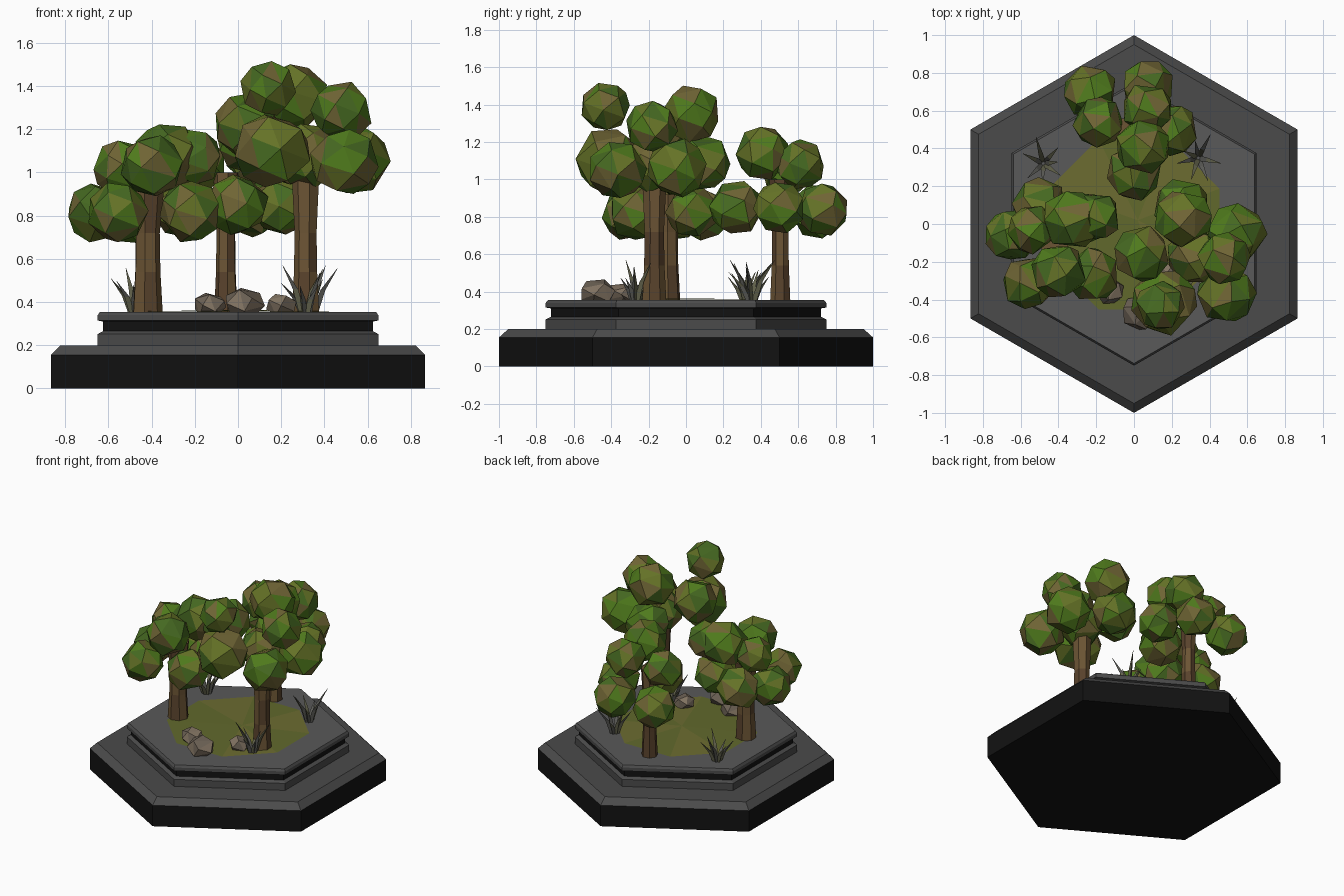
import bpy, bmesh, math, random
from mathutils import Vector

if "Cube" in bpy.data.objects:
    bpy.data.objects.remove(bpy.data.objects["Cube"])
random.seed(7)


def material(name, r, g, b):
    m = bpy.data.materials.new(name)
    m.diffuse_color = (r, g, b, 1)
    m.use_nodes = True
    m.node_tree.nodes["Principled BSDF"].inputs["Base Color"].default_value = m.diffuse_color
    return m


BLACK = material("black_stone", 0.006, 0.006, 0.006)
GREY = material("dark_grey_stone", 0.07, 0.07, 0.07)
PAVING = material("paving", 0.10, 0.10, 0.10)
BARK = [material("bark", 0.15, 0.09, 0.035), material("bark_dark", 0.10, 0.055, 0.025)]
LEAF = [material("leaf_green", 0.08, 0.20, 0.012), material("leaf_olive", 0.13, 0.17, 0.02),
        material("leaf_deep", 0.06, 0.14, 0.015), material("leaf_brown", 0.16, 0.13, 0.035)]
ROCK = [material("rock", 0.22, 0.17, 0.12), material("rock_dark", 0.15, 0.12, 0.09)]
GRASS = [material("grass_blade", 0.12, 0.12, 0.07), material("grass_grey", 0.10, 0.10, 0.09)]
MOSS = [material("moss", 0.12, 0.14, 0.025), material("moss_light", 0.15, 0.15, 0.03)]


def finish(name, bm, mats, scatter=True):
    if scatter:
        for f in bm.faces:
            f.material_index = random.randrange(len(mats))
    bmesh.ops.recalc_face_normals(bm, faces=bm.faces)
    me = bpy.data.meshes.new(name)
    bm.to_mesh(me)
    bm.free()
    for m in mats:
        me.materials.append(m)
    ob = bpy.data.objects.new(name, me)
    bpy.context.collection.objects.link(ob)
    return ob


def loft(bm, rings, sides, phase=0.0, mat_ids=None):
    """Stack of polygon rings (x, y, z, radius), capped at both ends."""
    loops = []
    for x, y, z, r in rings:
        loops.append([bm.verts.new((x + r * math.cos(phase + i * math.tau / sides),
                                    y + r * math.sin(phase + i * math.tau / sides), z))
                      for i in range(sides)])
    for k, (a, b) in enumerate(zip(loops, loops[1:])):
        for i in range(sides):
            j = (i + 1) % sides
            f = bm.faces.new((a[i], a[j], b[j], b[i]))
            if mat_ids:
                f.material_index = mat_ids[k]
    bm.faces.new(loops[0][::-1])
    top = bm.faces.new(loops[-1])
    if mat_ids:
        top.material_index = mat_ids[-1]


def faceted_ball(bm, centre, radius, points, scale=(1, 1, 1)):
    """Irregular low-poly ball: convex hull of jittered points on a sphere."""
    spin = random.uniform(0, math.tau)
    verts = []
    for i in range(points):
        z = 1 - 2 * (i + 0.5) / points
        a = spin + i * 2.39996 + random.uniform(-0.2, 0.2)
        s = math.sqrt(1 - z * z)
        p = Vector((s * math.cos(a), s * math.sin(a), z)) * radius * random.uniform(1.0, 1.06)
        verts.append(bm.verts.new(Vector(centre) + Vector([p[k] * scale[k] for k in range(3)])))
    res = bmesh.ops.convex_hull(bm, input=verts)
    loose = [v for v in verts if not v.link_faces]
    bmesh.ops.delete(bm, geom=loose, context='VERTS')


# Hexagonal plinth, corners on the y axis
bm = bmesh.new()
loft(bm, [(0, 0, z, r) for z, r in [(0, 1.0), (0.155, 1.0), (0.2, 0.95)]],
     6, math.pi / 2, [0, 1, 1])
finish("plinth", bm, [BLACK, GREY], False)

# Upper step with recessed band
bm = bmesh.new()
profile = [(0.2, 0.75), (0.252, 0.75), (0.265, 0.722), (0.31, 0.722),
           (0.315, 0.75), (0.34, 0.75), (0.355, 0.738)]
loft(bm, [(0, 0, z, r) for z, r in profile], 6, math.pi / 2, [1, 1, 0, 1, 1, 1, 2])
finish("upper_step", bm, [BLACK, GREY, PAVING], False)

# Mossy ground patch: a very low faceted mound
bm = bmesh.new()
hub = bm.verts.new((0.02, 0.02, 0.364))
rim = [bm.verts.new((0.49 * math.cos(a), 0.49 * math.sin(a), 0.357))
       for a in [(i + 0.5) * math.tau / 8 for i in range(8)]]
for i in range(8):
    bm.faces.new((hub, rim[i], rim[(i + 1) % 8]))
bm.faces.new(rim[::-1])
finish("moss_patch", bm, MOSS)

# Trees: trunk (x, y, radius, top z) and foliage clumps (x, y, z, radius)
trees = {
    "left": ((-0.42, -0.10, 0.062, 0.92), [
        (-0.65, -0.06, 0.815, 0.14), (-0.50, 0.10, 0.815, 0.145), (-0.33, 0.02, 1.07, 0.16),
        (-0.56, -0.31, 0.815, 0.14), (-0.40, -0.25, 1.03, 0.145), (-0.22, -0.27, 0.82, 0.145),
        (-0.20, 0.04, 1.07, 0.13), (-0.54, -0.03, 1.02, 0.13), (-0.25, 0.03, 0.83, 0.14)]),
    "right": ((0.315, -0.17, 0.057, 1.1), [
        (0.26, 0.03, 1.35, 0.155), (0.25, 0.09, 1.09, 0.15), (0.54, -0.05, 1.06, 0.16),
        (0.48, -0.18, 1.28, 0.14), (0.04, -0.16, 1.22, 0.15), (0.14, -0.43, 1.39, 0.13),
        (0.16, -0.41, 1.10, 0.175), (0.49, -0.37, 1.05, 0.155), (0.32, -0.17, 1.08, 0.15)]),
    "back": ((-0.055, 0.505, 0.048, 1.0), [
        (-0.23, 0.70, 0.83, 0.145), (-0.19, 0.54, 1.04, 0.135), (0.07, 0.73, 0.84, 0.14),
        (0.07, 0.61, 1.08, 0.135), (0.20, 0.50, 0.85, 0.14), (0.05, 0.41, 1.14, 0.145),
        (0.00, 0.27, 0.85, 0.145)]),
}
for side, ((x, y, r, top), clumps) in trees.items():
    bm = bmesh.new()
    loft(bm, [(x, y, 0.355, r * 1.15), (x, y, 0.54, r * 0.98),
              (x, y, 0.72, r * 0.93), (x, y, top, r * 1.25)], 7, random.random())
    finish(side + "_tree_trunk", bm, BARK)
    bm = bmesh.new()
    for cx, cy, cz, cr in clumps:
        faceted_ball(bm, (cx, cy, cz), cr, 20)
    finish(side + "_tree_foliage", bm, LEAF)

# Rocks
bm = bmesh.new()
for x, y, r in [(-0.13, -0.35, 0.078), (0.03, -0.47, 0.098), (0.20, -0.27, 0.073)]:
    faceted_ball(bm, (x, y, 0.355 + r * 0.4), r, 13, (1, 1, 0.78))
finish("rocks", bm, ROCK)

# Grass tufts: outward-leaning tapered blades
bm = bmesh.new()
for x, y in [(-0.48, 0.32), (0.34, 0.35), (0.31, -0.27)]:
    for i in range(7):
        a = i * math.tau / 7 + random.uniform(-0.3, 0.3)
        h, lean = random.uniform(0.11, 0.22), random.uniform(0.05, 0.13)
        dx, dy = math.cos(a), math.sin(a)
        loft(bm, [(x + dx * d, y + dy * d, 0.35 + h * t, w) for d, t, w in
                  [(0.015, 0, 0.017), (0.02 + lean * 0.3, 0.5, 0.014), (0.02 + lean, 1, 0.001)]],
             3, a)
finish("grass_tufts", bm, GRASS)
